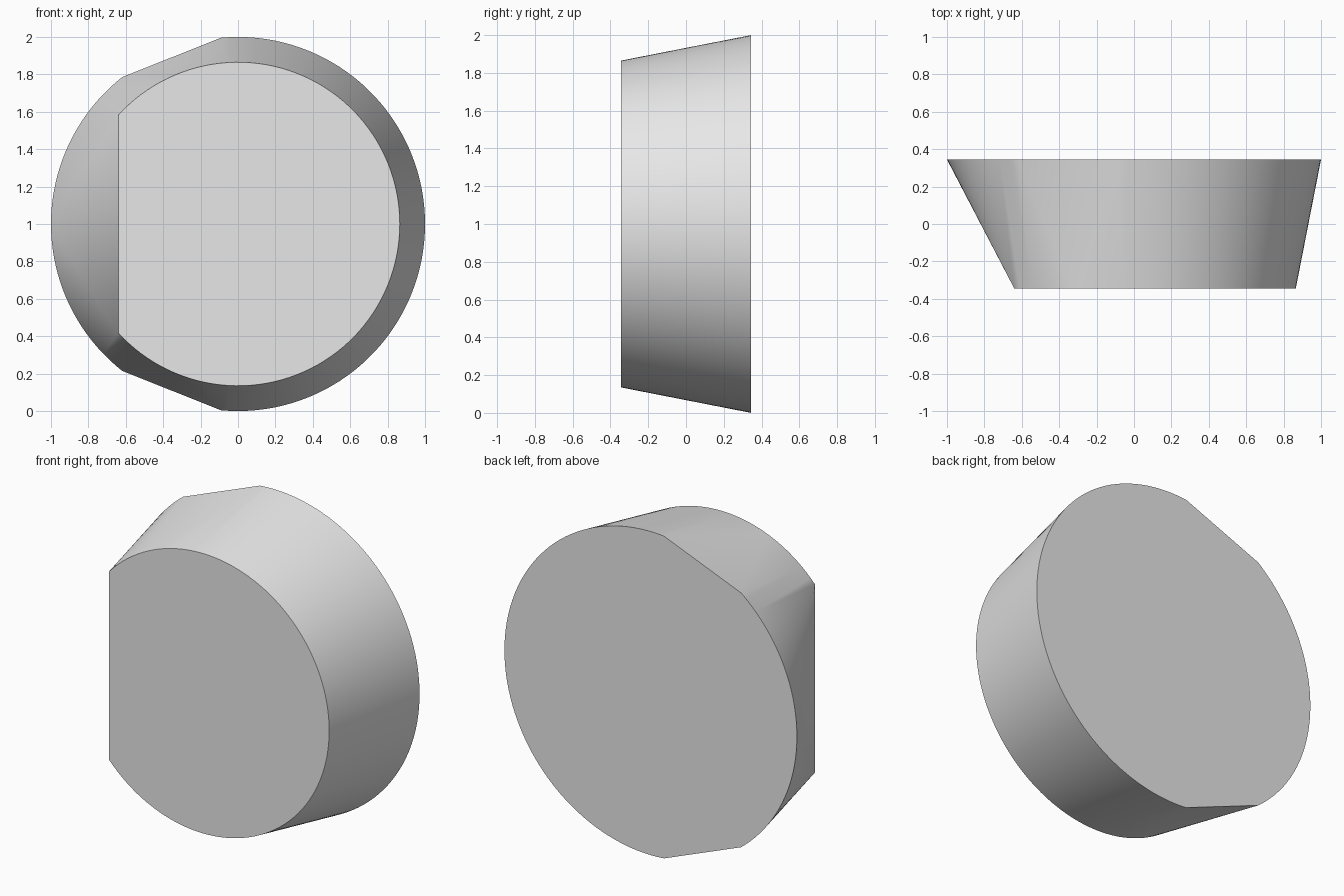
import bpy, bmesh, math

if "Cube" in bpy.data.objects:
    bpy.data.objects.remove(bpy.data.objects["Cube"])

FRONT_Y, BACK_Y = -0.345, 0.345
CENTRE_Z = 1.0


def arc(radius, start, end, y, steps):
    """Points on a circle facing y, angles in degrees from +x towards +z."""
    points = []
    for i in range(steps + 1):
        a = math.radians(start + (end - start) * i / steps)
        points.append((radius * math.cos(a), y, CENTRE_Z + radius * math.sin(a)))
    return points


# Front outline: circle with one flat on the left
flat = math.degrees(math.acos(-0.64 / 0.865))
front = arc(0.865, -flat, flat, FRONT_Y, 100)

# Back outline: circle with two slanted flats, upper left and lower left
chord_start, chord_end = 95.2, 128.2
back = arc(1.0, -chord_start, chord_start, BACK_Y, 70)
back += arc(1.0, chord_end, 360 - chord_end, BACK_Y, 40)

# Body: skin stretched between both outlines
bm = bmesh.new()
for p in front + back:
    bm.verts.new(p)
bmesh.ops.convex_hull(bm, input=bm.verts[:])
bm.normal_update()

# Merge each cap into one flat face
for side in (-1, 1):
    cap = [f for f in bm.faces if f.normal.y * side > 0.999]
    bmesh.ops.dissolve_faces(bm, faces=cap)
bmesh.ops.recalc_face_normals(bm, faces=bm.faces[:])

mesh = bpy.data.meshes.new("tapered_plug")
bm.to_mesh(mesh)
bm.free()
body = bpy.data.objects.new("tapered_plug", mesh)
bpy.context.collection.objects.link(body)

grey = bpy.data.materials.new("light grey")
grey.diffuse_color = (0.8, 0.8, 0.8, 1)
grey.use_nodes = True
grey.node_tree.nodes["Principled BSDF"].inputs["Base Color"].default_value = grey.diffuse_color
mesh.materials.append(grey)

# Smooth sides, sharp cap rims
bpy.context.view_layer.objects.active = body
body.select_set(True)
bpy.ops.object.shade_smooth_by_angle(angle=math.radians(30))
